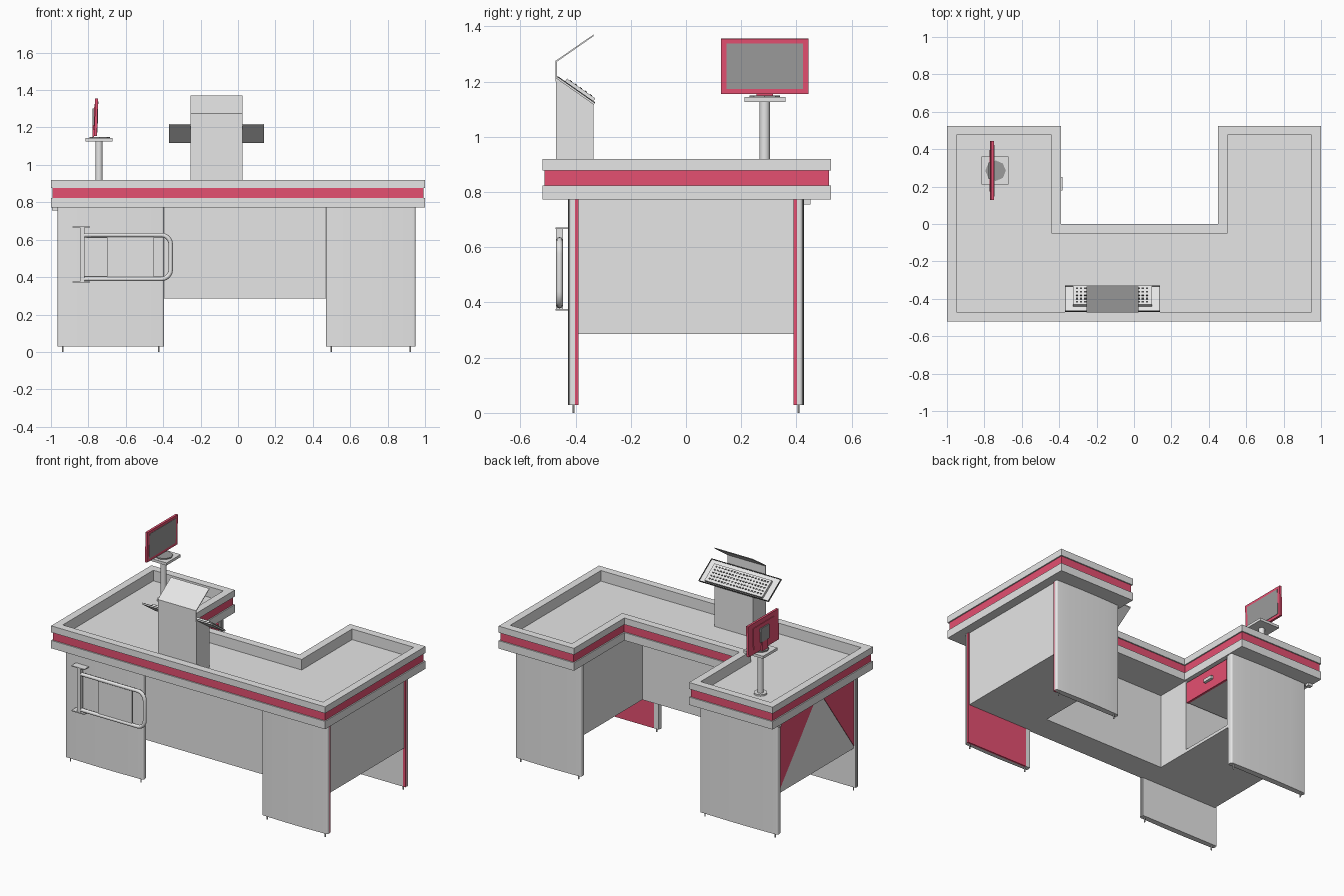
import bpy, bmesh, math
from mathutils import Matrix

if "Cube" in bpy.data.objects:
    bpy.data.objects.remove(bpy.data.objects["Cube"])


def material(name, colour):
    m = bpy.data.materials.new(name)
    m.use_nodes = True
    m.diffuse_color = (*colour, 1)
    m.node_tree.nodes["Principled BSDF"].inputs["Base Color"].default_value = (*colour, 1)
    return m


GREY = material("light grey", (0.79, 0.79, 0.79))
RED = material("raspberry red", (0.78, 0.08, 0.165))
SCREEN = material("screen grey", (0.33, 0.33, 0.33))
DARK = material("dark grey", (0.06, 0.06, 0.06))


def finish(name, bm, *mats, smooth=False):
    bmesh.ops.recalc_face_normals(bm, faces=bm.faces)
    me = bpy.data.meshes.new(name)
    bm.to_mesh(me)
    bm.free()
    ob = bpy.data.objects.new(name, me)
    bpy.context.collection.objects.link(ob)
    for m in mats:
        me.materials.append(m)
    if smooth:
        bpy.ops.object.select_all(action='DESELECT')
        ob.select_set(True)
        bpy.context.view_layer.objects.active = ob
        bpy.ops.object.shade_smooth_by_angle(angle=math.radians(35))
    return ob


def add_box(bm, x, y, z):
    size = Matrix.Diagonal((x[1] - x[0], y[1] - y[0], z[1] - z[0], 1))
    mid = Matrix.Translation((sum(x) / 2, sum(y) / 2, sum(z) / 2))
    bmesh.ops.create_cube(bm, size=1, matrix=mid @ size)


def box(name, x, y, z, mat=GREY, frame=None):
    bm = bmesh.new()
    add_box(bm, x, y, z)
    ob = finish(name, bm, mat)
    if frame:
        ob.matrix_world = frame


def prism(name, points, depth, mat=GREY, smooth=False):
    """Extrude a closed 3D outline along the depth vector."""
    bm = bmesh.new()
    face = bm.faces.new([bm.verts.new(p) for p in points])
    out = bmesh.ops.extrude_face_region(bm, geom=[face])
    verts = [v for v in out["geom"] if isinstance(v, bmesh.types.BMVert)]
    bmesh.ops.translate(bm, verts=verts, vec=depth)
    finish(name, bm, mat, smooth=smooth)


def cylinder(name, centre, r, z0, z1, mat=GREY, sides=20):
    bm = bmesh.new()
    bmesh.ops.create_cone(bm, cap_ends=True, segments=sides, radius1=r, radius2=r, depth=z1 - z0,
                          matrix=Matrix.Translation((*centre, (z0 + z1) / 2)))
    finish(name, bm, mat, smooth=sides > 8)


def tube(name, points, r, mat=GREY):
    cu = bpy.data.curves.new(name, 'CURVE')
    cu.dimensions = '3D'
    cu.bevel_depth, cu.bevel_resolution, cu.use_fill_caps = r, 2, True
    sp = cu.splines.new('POLY')
    sp.points.add(len(points) - 1)
    for p, co in zip(sp.points, points):
        p.co = (*co, 1)
    sp.use_smooth = True
    cu.materials.append(mat)
    bpy.context.collection.objects.link(bpy.data.objects.new(name, cu))


# U-shaped counter: stacked outlines with a recessed red band and a sunken tray
def outline(d, z):
    l, r, f, b = -1 + d, 1 - d, -0.52 + d, 0.525 - d
    li, ri, m = -0.39 - d, 0.45 + d, -d
    return [(l, f, z), (r, f, z), (r, b, z), (ri, b, z), (ri, m, z), (li, m, z), (li, b, z), (l, b, z)]


bm = bmesh.new()
levels = [(0, 0.772), (0, 0.824), (0.008, 0.824), (0.008, 0.877), (0, 0.877), (0, 0.92), (0.05, 0.92), (0.05, 0.85)]
rings = [[bm.verts.new(p) for p in outline(*lv)] for lv in levels]
for k, (a, b) in enumerate(zip(rings, rings[1:])):
    for i in range(8):
        j = (i + 1) % 8
        bm.faces.new((a[i], a[j], b[j], b[i])).material_index = int(k == 2)
bm.faces.new(rings[0])
bm.faces.new(rings[-1])
finish("counter", bm, GREY, RED)

# Body under the counter
LOW, TOP = 0.285, 0.772
box("right_cabinet", (0.48, 0.94), (-0.395, 0.395), (LOW, TOP))
box("middle_cabinet", (-0.4, 0.48), (-0.4, -0.23), (LOW, TOP))
box("left_cabinet", (-0.95, -0.4), (-0.395, 0), (LOW, TOP))
box("left_cabinet_side", (-0.95, -0.93), (0, 0.395), (LOW, TOP))
box("left_cabinet_floor", (-0.93, -0.4), (0, 0.395), (LOW, LOW + 0.02))
box("left_cabinet_end", (-0.93, -0.4), (0.375, 0.395), (LOW, TOP))
box("drawer_box", (-0.8, -0.415), (0.01, 0.37), (0.62, 0.75))
box("drawer_front", (-0.415, -0.4), (0.005, 0.372), (0.62, 0.755), RED)
box("drawer_handle", (-0.4, -0.382), (0.18, 0.25), (0.675, 0.695))
box("under_counter_block", (-0.995, -0.965), (0.425, 0.45), (0.755, TOP))

# Red triangles on the left outer side
for n, ys in (("back", (0.395, 0.0)), ("front", (-0.395, -0.05))):
    x = -0.95
    prism("side_triangle_" + n, [(x, ys[0], TOP), (x, ys[1], TOP), (x, ys[0], LOW + 0.01)], (-0.003, 0, 0), RED)

# Legs: grey shells with rounded, slightly bowed fronts, and small feet
INNER, R, FLOOR = 0.402, 0.012, 0.028
for side, x0, x1 in (("left", -0.965, -0.395), ("right", 0.47, 0.95)):
    mid, half = (x0 + x1) / 2, (x1 - x0) / 2
    turn = [(half - R + R * math.cos(t), 0.411 + R * math.sin(t))
            for t in (math.pi / 2 * i / 6 for i in range(7))]
    bow = [(half * 0.6, 0.4255), (half * 0.25, 0.4275)]
    side_points = [(half, INNER)] + turn + bow
    profile = side_points + [(-x, y) for x, y in reversed(side_points)]
    for end, s in (("front", -1), ("back", 1)):
        prism(f"{side}_{end}_leg", [(mid + x, s * y, FLOOR) for x, y in profile],
              (0, 0, TOP - FLOOR), smooth=True)
        for n, fx in (("a", x0 + 0.028), ("b", x1 - 0.028)):
            cylinder(f"{side}_{end}_foot_{n}", (fx, s * 0.407), 0.004, 0, 0.03, GREY, 8)

# Boards lining the inside of the legs, red only on the right side
for name, s, xs, mat in (("left_front", -1, (-0.963, -0.397), GREY), ("left_back", 1, (-0.963, -0.397), GREY),
                         ("right_front_inner", -1, (0.472, 0.505), GREY), ("right_front", -1, (0.505, 0.948), RED),
                         ("right_back_inner", 1, (0.472, 0.93), GREY), ("right_back", 1, (0.93, 0.948), RED)):
    box(name + "_leg_lining", xs, sorted((s * 0.39, s * INNER)), (FLOOR, TOP), mat)

# Swing gate on the front
gy = -0.458
box("gate_post", (-0.845, -0.82), (gy - 0.012, gy + 0.012), (0.37, 0.67))
for n, z in (("top", 0.665), ("bottom", 0.37)):
    box("gate_bracket_" + n, (-0.885, -0.79), (gy - 0.015, -0.42), (z, z + 0.006))
corner = [(math.cos(math.radians(t)), math.sin(math.radians(t))) for t in range(90, -1, -15)]
right = [(-0.41 + 0.05 * c, gy, 0.575 + 0.05 * s) for c, s in corner]
loop = [(-0.84, gy, 0.625)] + right + [(x, y, 1.015 - z) for x, y, z in reversed(right)] + [(-0.84, gy, 0.39)]
tube("gate_loop", loop, 0.012)
box("gate_panel", (-0.7, -0.45), (gy - 0.004, gy + 0.004), (0.395, 0.62))

# Register stand with sloping top and bent visor
x0, width = -0.255, (0.28, 0, 0)
prism("register_stand", [(x0, -0.47, 0.85), (x0, -0.335, 0.85), (x0, -0.335, 1.12), (x0, -0.47, 1.215)], width)
prism("register_visor", [(x0, y, z) for y, z in ((-0.472, 1.2), (-0.472, 1.275), (-0.335, 1.37),
      (-0.335, 1.364), (-0.467, 1.272), (-0.467, 1.2))], width)

# Keyboard on a tilted tray with a raised rim
tilt = Matrix.Translation((-0.115, -0.4, 1.167)) @ Matrix.Rotation(math.radians(-35), 4, 'X')
box("keyboard_tray", (-0.255, 0.255), (-0.083, 0.083), (-0.004, 0.002), GREY, tilt)
bm = bmesh.new()
for s in (-1, 1):
    add_box(bm, sorted((s * 0.251, s * 0.255)), (-0.083, 0.083), (0.002, 0.006))
    add_box(bm, (-0.251, 0.251), sorted((s * 0.079, s * 0.083)), (0.002, 0.006))
finish("tray_rim", bm, DARK).matrix_world = tilt
box("keyboard", (-0.21, 0.21), (-0.05, 0.075), (0.002, 0.018), GREY, tilt)
bm = bmesh.new()
for row in range(5):
    for col in range(18):
        x, y = -0.196 + col * 0.022, -0.038 + row * 0.022
        add_box(bm, (x, x + 0.012), (y, y + 0.009), (0.018, 0.02))
finish("keys", bm, DARK).matrix_world = tilt

# Monitor on its pole
pole = (-0.743, 0.285)
cylinder("pole_flange", pole, 0.04, 0.85, 0.86)
cylinder("pole", pole, 0.019, 0.85, 1.125)
box("monitor_shelf", (-0.815, -0.67), (0.212, 0.36), (1.126, 1.143))
cylinder("monitor_foot", (-0.74, 0.285), 0.055, 1.143, 1.15, SCREEN, 8)
lean = Matrix.Translation((-0.758, 0.285, 1.255)) @ Matrix.Rotation(math.radians(1.5), 4, 'Y')
box("monitor_neck", (-0.018, -0.008), (-0.03, 0.03), (-0.108, 0), RED, lean)
box("monitor_case", (-0.008, 0.007), (-0.158, 0.158), (-0.1, 0.1), RED, lean)
box("monitor_back", (-0.012, -0.008), (-0.11, 0.11), (-0.07, 0.07), RED, lean)
box("monitor_mount", (-0.02, -0.012), (-0.045, 0.045), (-0.045, 0.045), SCREEN, lean)
box("monitor_screen", (0.007, 0.009), (-0.138, 0.138), (-0.082, 0.083), SCREEN, lean)
